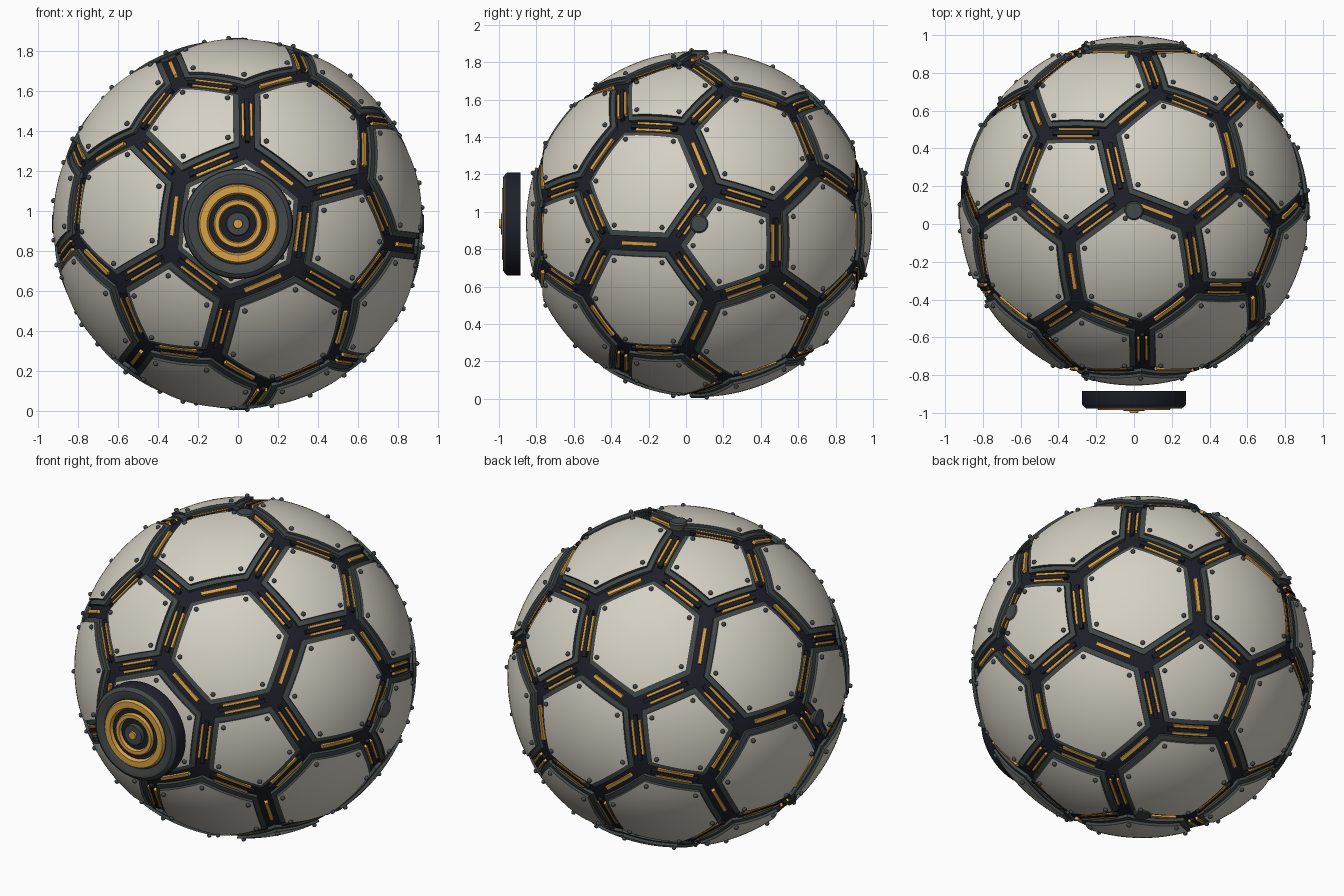
import bpy, bmesh
from math import sin, cos, pi, radians
from mathutils import Vector, Matrix

if "Cube" in bpy.data.objects:
    bpy.data.objects.remove(bpy.data.objects["Cube"])

CENTRE = Vector((0, 0.07, 0.935))
R_PANEL, R_RIM, R_CORE = 0.925, 0.91, 0.893
ROLL = 7.2


def material(name, rgb):
    m = bpy.data.materials.new(name)
    m.use_nodes = True
    m.diffuse_color = (*rgb, 1)
    m.node_tree.nodes["Principled BSDF"].inputs["Base Color"].default_value = (*rgb, 1)
    return m


SHELL = material("warm_white", (0.66, 0.63, 0.55))
GREY = material("dark_grey", (0.055, 0.065, 0.067))
NAVY = material("dark_navy", (0.013, 0.014, 0.022))
GOLD = material("gold", (0.68, 0.36, 0.06))


def finish(bm, name, mats, smooth=True):
    bmesh.ops.recalc_face_normals(bm, faces=bm.faces)
    me = bpy.data.meshes.new(name)
    bm.to_mesh(me)
    bm.free()
    for m in mats:
        me.materials.append(m)
    ob = bpy.data.objects.new(name, me)
    bpy.context.collection.objects.link(ob)
    if smooth:
        bpy.ops.object.select_all(action='DESELECT')
        ob.select_set(True)
        bpy.context.view_layer.objects.active = ob
        bpy.ops.object.shade_smooth_by_angle(angle=radians(35))
    return ob


# Icosahedron with one face toward the front
def polar(p, az):
    p, az = radians(p), radians(az - ROLL)
    return Vector((sin(p) * cos(az), -cos(p), sin(p) * sin(az)))


ico = [polar(p, start + 120 * k)
       for p, start in ((37.38, 0), (79.19, 60), (100.81, 0), (142.62, 60)) for k in range(3)]


def near(a, b):
    return 0.1 < (a - b).length < 1.2


def corner(a, b):
    return ((2 * a + b) / 3).normalized()


def ordered(points):
    c = sum(points, Vector()) / len(points)
    n = c.normalized()
    u = (points[0] - c).normalized()
    w = n.cross(u)
    from_axis = lambda p: Vector(((p - c).dot(u), (p - c).dot(w))).angle_signed(Vector((1, 0)))
    return sorted(points, key=from_axis)


# Twelve pentagons and twenty hexagons
pentagons = [ordered([corner(a, b) for b in ico if near(a, b)]) for a in ico]
hexagons = []
for i, a in enumerate(ico):
    for j in range(i + 1, 12):
        for k in range(j + 1, 12):
            t = (a, ico[j], ico[k])
            if near(t[0], t[1]) and near(t[1], t[2]) and near(t[0], t[2]):
                hexagons.append(ordered([corner(p, q) for p in t for q in t if p is not q]))


def shrink(poly, d):
    c = sum(poly, Vector()) / len(poly)
    apothem = ((poly[0] + poly[1]) / 2 - c).length
    return c, [c + (p - c) * (1 - d / apothem) for p in poly]


def add_patch(bm, poly, inset, r_top, r_low):
    """Curved polygon plate with a wall; wall faces use the second material."""
    part = bmesh.new()
    c, pts = shrink(poly, inset)
    vc = part.verts.new(c)
    vs = [part.verts.new(p) for p in pts]
    for i in range(len(vs)):
        part.faces.new((vc, vs[i], vs[(i + 1) % len(vs)]))
    bmesh.ops.subdivide_edges(part, edges=part.edges[:], cuts=7, use_grid_fill=True)
    for v in part.verts:
        v.co = v.co.normalized() * r_top
    rim = [e for e in part.edges if e.is_boundary]
    ext = bmesh.ops.extrude_edge_only(part, edges=rim)["geom"]
    for g in ext:
        if isinstance(g, bmesh.types.BMVert):
            g.co = g.co.normalized() * r_low
        elif isinstance(g, bmesh.types.BMFace):
            g.material_index = 1
    bmesh.ops.translate(part, verts=part.verts, vec=CENTRE)
    tmp = bpy.data.meshes.new("tmp")
    part.to_mesh(tmp)
    part.free()
    bm.from_mesh(tmp)
    bpy.data.meshes.remove(tmp)


# Core sphere showing through the seams
bm = bmesh.new()
bmesh.ops.create_icosphere(bm, subdivisions=5, radius=R_CORE, matrix=Matrix.Translation(CENTRE))
finish(bm, "seam_core", [NAVY])

# Shell panels and the grey frames below them
for name, group in (("pentagon", pentagons), ("hexagon", hexagons)):
    top, frame = bmesh.new(), bmesh.new()
    for poly in group:
        add_patch(top, poly, 0.074, R_PANEL, R_RIM - 0.01)
        add_patch(frame, poly, 0.043, R_RIM, R_CORE - 0.01)
    finish(top, name + "_panels", [SHELL, GREY])
    finish(frame, name + "_frames", [GREY, GREY])

# Bolts in every panel corner
bm = bmesh.new()
for poly in pentagons + hexagons:
    for p in shrink(poly, 0.105)[1]:
        bmesh.ops.create_icosphere(bm, subdivisions=2, radius=0.013, matrix=Matrix.Translation(
            CENTRE + p.normalized() * (R_PANEL + 0.004)))
finish(bm, "corner_bolts", [GREY])


# Light strips: one on hexagon seams, a pair around each pentagon
def add_bar(bm, a, b, offset, width, length):
    up = ((a + b) / 2).normalized()
    along = (b - a).normalized()
    side = along.cross(up)
    m = Matrix((along, side, up)).transposed().to_4x4()
    m.translation = CENTRE + up * (R_CORE + 0.002) + side * offset
    bmesh.ops.create_cube(bm, size=1, matrix=m @ Matrix.Diagonal((length, width, 0.018, 1)))


strips, ridges = bmesh.new(), bmesh.new()
for poly in pentagons:
    for i, a in enumerate(poly):
        b = poly[(i + 1) % 5]
        for s in (-1, 1):
            add_bar(strips, a, b, s * 0.021, 0.014, 0.2)
        add_bar(ridges, a, b, 0, 0.022, 0.26)
for i, a in enumerate(ico):
    for b in ico[i + 1:]:
        if near(a, b):
            add_bar(strips, corner(a, b), corner(b, a), 0, 0.02, 0.2)
finish(strips, "seam_light_strips", [GOLD], False)
finish(ridges, "seam_ridges", [NAVY], False)


# Turned parts: each profile point is (radius, height, material of the band after it)
def lathe(name, profile, mats, matrix, sides=64):
    bm = bmesh.new()
    rings = [[bm.verts.new((r * cos(2 * pi * k / sides), r * sin(2 * pi * k / sides), h))
              for k in range(sides)] for r, h, _ in profile]
    for i in range(len(rings) - 1):
        for k in range(sides):
            n = (k + 1) % sides
            f = bm.faces.new((rings[i][k], rings[i][n], rings[i + 1][n], rings[i + 1][k]))
            f.material_index = profile[i][2]
    bm.faces.new(rings[0]).material_index = profile[0][2]
    bm.faces.new(rings[-1]).material_index = profile[-1][2]
    bm.transform(matrix)
    return finish(bm, name, mats)


# Front lens housing: grey rim, two gold rings, grey hub and gold centre
N, G, Y = 0, 1, 2
housing = [(0.275, 0, N), (0.275, 0.07, N), (0.268, 0.08, G), (0.25, 0.093, G), (0.225, 0.093, G),
           (0.205, 0.083, N), (0.198, 0.083, Y), (0.19, 0.1, Y), (0.155, 0.1, Y), (0.146, 0.083, N),
           (0.122, 0.083, Y), (0.116, 0.1, Y), (0.096, 0.1, Y), (0.09, 0.083, N),
           (0.06, 0.083, G), (0.056, 0.105, G), (0.024, 0.105, Y), (0.022, 0.115, Y)]
lathe("front_lens", housing, [NAVY, GREY, GOLD],
      Matrix.Translation((0, -0.885, 0.935)) @ Matrix.Rotation(pi / 2, 4, 'X'))

# Round ports on both sides, the top and the bottom
cap = [(0.05, 0, 0), (0.05, 0.04, 0), (0.042, 0.048, 0)]
for name, d in (("left", (1, 0, 0)), ("right", (-1, 0, 0)), ("top", (0, 0, 1)), ("bottom", (0, 0, -1))):
    d = Vector(d)
    turn = d.to_track_quat('Z', 'Y').to_matrix().to_4x4()
    lathe(name + "_port", cap, [GREY], Matrix.Translation(CENTRE + d * 0.882) @ turn, 32)
